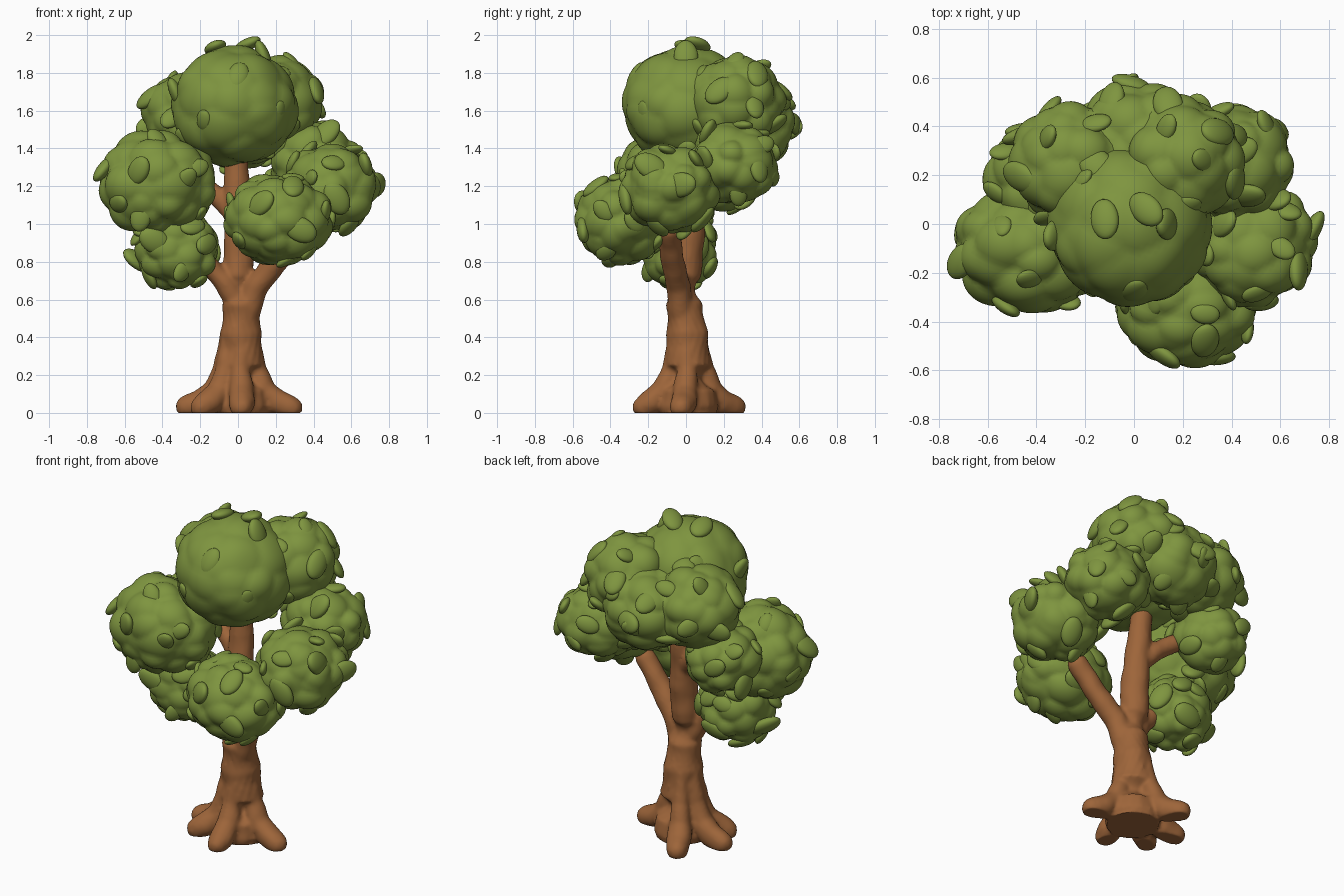
import bpy, bmesh, math, random
from mathutils import Vector, Matrix, noise

if "Cube" in bpy.data.objects:
    bpy.data.objects.remove(bpy.data.objects["Cube"])

random.seed(11)


def material(name, rgb):
    m = bpy.data.materials.new(name)
    m.diffuse_color = (*rgb, 1)
    m.use_nodes = True
    m.node_tree.nodes["Principled BSDF"].inputs["Base Color"].default_value = m.diffuse_color
    return m


BARK = material("bark brown", (0.34, 0.130, 0.042))
LEAF = material("leaf green", (0.21, 0.30, 0.05))


def add_object(name, bm, mat):
    bmesh.ops.recalc_face_normals(bm, faces=bm.faces)
    me = bpy.data.meshes.new(name)
    bm.to_mesh(me)
    bm.free()
    me.materials.append(mat)
    me.polygons.foreach_set("use_smooth", [True] * len(me.polygons))
    ob = bpy.data.objects.new(name, me)
    bpy.context.collection.objects.link(ob)
    return ob


def tube(bm, stations, sides=16):
    """Tapered limb through (x, y, z, radius) stations, with domed ends."""
    pts = [Vector(s[:3]) for s in stations]
    rings = []
    for i, p in enumerate(pts):
        d = (pts[min(i + 1, len(pts) - 1)] - pts[max(i - 1, 0)]).normalized()
        q = d.to_track_quat('Z', 'Y')
        r = stations[i][3]
        rings.append([bm.verts.new(p + q @ Vector((r * math.cos(a), r * math.sin(a), 0)))
                      for a in (2 * math.pi * k / sides for k in range(sides))])
    for a, b in zip(rings, rings[1:]):
        for k in range(sides):
            bm.faces.new((a[k], a[(k + 1) % sides], b[(k + 1) % sides], b[k]))
    bm.faces.new(rings[0][::-1])
    bm.faces.new(rings[-1])
    for s in (stations[0], stations[-1]):
        bmesh.ops.create_icosphere(bm, subdivisions=2, radius=s[3] * 0.98,
                                   matrix=Matrix.Translation(s[:3]))


# Trunk, branches and roots, fused into one skin
bm = bmesh.new()
tube(bm, [(0.02, 0.01, 0.03, .16), (0.02, 0.01, 0.12, .145), (0.02, 0.01, 0.25, .125),
          (0.015, 0.005, 0.42, .113), (0.015, -0.01, 0.58, .098), (0.0, 0.0, 0.72, .082),
          (0.01, 0.02, 0.95, .08), (-0.005, 0.04, 1.2, .07), (-0.01, 0.06, 1.42, .06)])
tube(bm, [(0.04, -0.02, 0.52, .07), (0.1, -0.04, 0.67, .066), (0.21, -0.07, 0.81, .062),
          (0.34, -0.09, 0.97, .058)])
tube(bm, [(0.0, -0.02, 0.58, .06), (-0.08, -0.03, 0.7, .056), (-0.2, -0.035, 0.83, .052)])
tube(bm, [(0.0, 0.03, 1.03, .05), (-0.1, 0.07, 1.14, .054), (-0.26, 0.12, 1.25, .052)])
for deg, reach in ((-8, .275), (118, .275), (177, .28), (214, .25), (273, .24)):
    c, s = math.cos(math.radians(deg)), math.sin(math.radians(deg))
    tube(bm, [(0.01 + c * t, 0.015 + s * t, z, r) for t, z, r in
              ((.07, .42, .035), (.09, .24, .05), (.13, .12, .066),
               (.2, .055, .07), (reach, .03, .062))])
wood = add_object("trunk_and_roots", bm, BARK)
mod = wood.modifiers.new("fuse", 'REMESH')
mod.mode, mod.voxel_size, mod.use_smooth_shade = 'VOXEL', 0.012, True
mod = wood.modifiers.new("soften", 'SMOOTH')
mod.factor, mod.iterations = 0.5, 5
bpy.context.view_layer.update()
fused = bpy.data.meshes.new_from_object(wood.evaluated_get(bpy.context.evaluated_depsgraph_get()))
wood.modifiers.clear()
wood.data = fused
for v in fused.vertices:            # gnarled bark with a flat underside
    v.co += v.normal * 0.008 * noise.noise(v.co * 9)
    v.co.z = max(v.co.z, 0.0)


def fibonacci(n, jitter):
    for i in range(n):
        z = 1 - 2 * (i + 0.5) / n
        a = i * 2.39996
        r = math.sqrt(1 - z * z)
        j = Vector([random.uniform(-jitter, jitter) for _ in range(3)])
        yield (Vector((r * math.cos(a), r * math.sin(a), z)) + j).normalized()


def foliage(name, centre, radii, lumps, depth):
    """Ellipsoid whose surface swells into irregular rounded lumps."""
    bm = bmesh.new()
    bmesh.ops.create_icosphere(bm, subdivisions=5, radius=1)
    caps = [(d, random.uniform(.45, 1), random.uniform(2.0, 3.2) / math.sqrt(lumps))
            for d in fibonacci(lumps, .3)]
    for v in bm.verts:
        d = v.co.normalized()
        swell = max(h * (1 - (d.angle(c) / w) ** 2) for c, h, w in caps)
        k = 1 - depth + depth * max(0, swell) * 1.15
        k += 0.03 * noise.noise(d * 1.8 + Vector(centre) * 9)
        v.co = Vector(centre) + Vector([d[i] * radii[i] * k for i in range(3)])
    add_object(name, bm, LEAF)


def leaf(bm, pos, normal, size, tilt=.75):
    """One flat rounded leaf lying on the foliage, tilted at random."""
    rot = normal.to_track_quat('Z', 'Y').to_matrix().to_4x4()
    rot = rot @ Matrix.Rotation(random.uniform(0, 6.28), 4, 'Z')
    rot = rot @ Matrix.Rotation(random.uniform(-tilt, tilt), 4, 'Y')
    m = Matrix.Translation(pos) @ rot @ Matrix.Diagonal((size, size * .7, size * .38, 1))
    bmesh.ops.create_icosphere(bm, subdivisions=3, radius=1, matrix=m)


# Foliage clusters: name, centre, radii, lump count, lump depth, leaf count
CLUSTERS = [
    ("crown_foliage", (-0.02, 0.0, 1.625), (.345, .345, .325), 40, .07, 10),
    ("back_right_top_foliage", (0.19, 0.26, 1.64), (.27, .27, .26), 36, .11, 14),
    ("back_foliage", (0.02, 0.34, 1.53), (.28, .25, .25), 36, .11, 10),
    ("back_left_top_foliage", (-0.25, 0.25, 1.57), (.27, .26, .25), 36, .11, 14),
    ("left_foliage", (-0.43, -0.10, 1.215), (.325, .28, .29), 46, .12, 18),
    ("left_back_foliage", (-0.39, 0.19, 1.27), (.23, .23, .21), 36, .12, 12),
    ("lower_left_foliage", (-0.325, -0.04, 0.87), (.24, .21, .225), 40, .14, 15),
    ("right_foliage", (0.49, -0.08, 1.19), (.265, .27, .25), 42, .12, 15),
    ("right_back_foliage", (0.41, 0.25, 1.32), (.25, .25, .225), 40, .12, 15),
    ("front_right_foliage", (0.22, -0.34, 1.025), (.30, .25, .25), 44, .12, 16),
]
bm = bmesh.new()
for name, c, r, lumps, depth, count in CLUSTERS:
    foliage(name, c, r, lumps, depth)
    for d in fibonacci(count, .25):
        n = Vector([d[i] / r[i] for i in range(3)]).normalized()
        p = Vector([c[i] + d[i] * r[i] * 0.92 for i in range(3)])
        leaf(bm, p, n, random.uniform(.06, .095))
# Leaves on the very top and back of the crown
for p, n in (((0.05, 0.06, 1.95), (-.25, 0, 1)), ((-0.12, 0.02, 1.935), (-.3, 0, 1)),
             ((-0.01, 0.575, 1.53), (0, 1, .2))):
    leaf(bm, Vector(p), Vector(n).normalized(), .085, .3)
add_object("loose_leaves", bm, LEAF)
